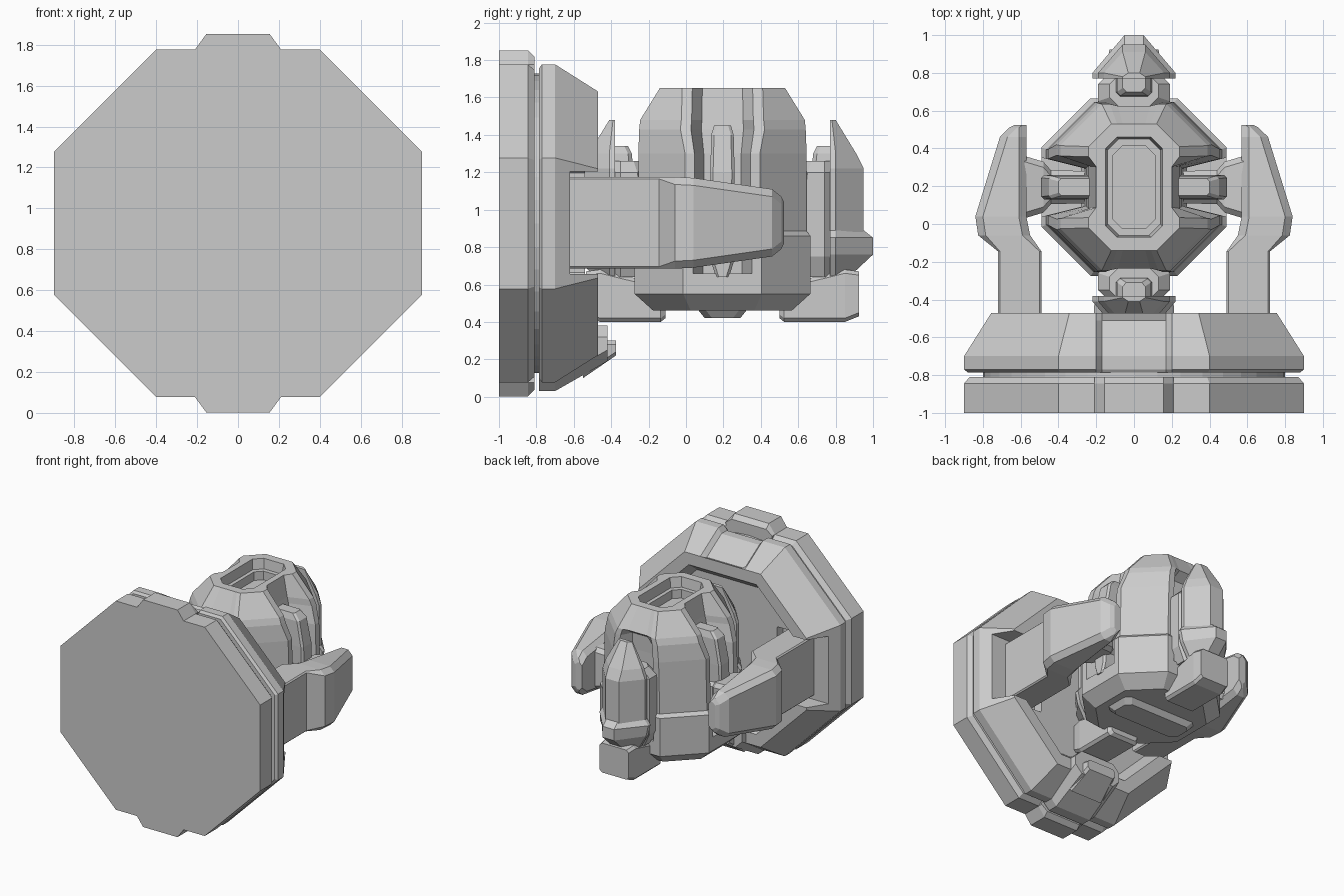
import bpy, bmesh
from math import cos, sin, pi

if "Cube" in bpy.data.objects:
    bpy.data.objects.remove(bpy.data.objects["Cube"])

GREY = (0.6, 0.6, 0.6, 1)
grey = bpy.data.materials.new("plain_grey")
grey.use_nodes = True
grey.diffuse_color = GREY
grey.node_tree.nodes["Principled BSDF"].inputs["Base Color"].default_value = GREY

BODY_Y = 0.195    # centre of the reactor body along y
MOUNT_Z = 0.927   # centre height of the wall mount
ARM_Z = 0.93      # centre height of the arms


def unchanged(point):
    return point


def loft(name, rings, place=unchanged):
    """Skin closed rings of equal length and cap both ends."""
    bm = bmesh.new()
    loops = [[bm.verts.new(place(point)) for point in ring] for ring in rings]
    count = len(loops[0])
    for lower, upper in zip(loops, loops[1:]):
        for i in range(count):
            j = (i + 1) % count
            bm.faces.new((lower[i], lower[j], upper[j], upper[i]))
    bm.faces.new(loops[0])
    bm.faces.new(loops[-1])
    bmesh.ops.recalc_face_normals(bm, faces=bm.faces)
    mesh = bpy.data.meshes.new(name)
    bm.to_mesh(mesh)
    bm.free()
    mesh.materials.append(grey)
    ob = bpy.data.objects.new(name, mesh)
    bpy.context.collection.objects.link(ob)
    return ob


def chamfered(left, right, low, high, cut):
    """Rectangle with cut corners."""
    return [(left + cut, low), (right - cut, low), (right, low + cut), (right, high - cut),
            (right - cut, high), (left + cut, high), (left, high - cut), (left, low + cut)]


def column(name, cut, sections, place=unchanged):
    """Loft cut rectangles upward: z, half width, near y, far y."""
    return loft(name, [[(x, y, z) for x, y in chamfered(-half, half, near, far, cut)]
                       for z, half, near, far in sections], place)


def beam(name, cut, sections, place=unchanged):
    """Loft cut rectangles along y: y, half width, low z, high z."""
    return loft(name, [[(x, y, z) for x, z in chamfered(-half, half, low, high, cut)]
                       for y, half, low, high in sections], place)


# Wall mount -----------------------------------------------------------
def octagon(y, inset, groove=0):
    """Octagon in the x-z plane with an optional shallow groove on top."""
    hx, hz = 0.9 - inset, 0.85 - inset
    cut = 0.5 - inset * 0.6
    right = [(0.17, hz - groove), (0.2, hz), (hx - cut, hz), (hx, hz - cut), (hx, cut - hz), (hx - cut, -hz)]
    outline = right + [(-x, z) for x, z in reversed(right)]
    return [(x, y, MOUNT_Z + z) for x, z in outline]


def disc(y, radius, sides=40):
    turn = 2 * pi / sides
    return [(radius * cos(i * turn), y, MOUNT_Z + radius * sin(i * turn)) for i in range(sides)]


loft("front_plate", [octagon(-1, 0), octagon(-0.845, 0), octagon(-0.81, 0.03)])
loft("mount_core", [disc(-0.85, 0.8), disc(-0.75, 0.8)])
rim = loft("mount_rim", [octagon(-0.785, 0.02, 0.03), octagon(-0.77, 0, 0.04), octagon(-0.7, 0, 0.04),
                         octagon(-0.51, 0.12, 0.04), octagon(-0.47, 0.145), octagon(-0.47, 0.24),
                         octagon(-0.54, 0.3)])

for side, label in ((1, "top"), (-1, "bottom")):
    def tab(y, height):
        right = [(0.155, height), (0.21, 0.85), (0.2, 0.75)]
        outline = right + [(-x, z) for x, z in reversed(right)]
        return [(x, y, MOUNT_Z + side * z) for x, z in outline]

    loft(label + "_tab", [tab(-1, 0.925), tab(-0.845, 0.925), tab(-0.81, 0.89)])

beam("bottom_clamp", 0.06, [(-0.785, 0.22, 0.03, 0.38), (-0.7, 0.22, 0.03, 0.38), (-0.42, 0.21, 0.19, 0.38)])
beam("clamp_lip", 0.02, [(-0.55, 0.16, 0.1, 0.3), (-0.375, 0.13, 0.22, 0.3)])


# Body: whole octagon below, four lobes above, open recess on top ---------
def body_ring(z, hx, hy, cut, side_groove=0, end_groove=0):
    """Cut rectangle with grooves in the middle of its sides and ends."""
    flat_x, flat_y = hx - cut, hy - cut
    quarter = [(flat_x * 0.5, hy - end_groove), (flat_x * 0.75, hy), (flat_x, hy),
               (hx, flat_y), (hx, flat_y * 0.75), (hx - side_groove, flat_y * 0.5)]
    half = quarter + [(x, -y) for x, y in reversed(quarter)]
    return [(x, BODY_Y + y, z) for x, y in half + [(-x, -y) for x, y in half]]


loft("reactor_body", [
    body_ring(0.46, 0.39, 0.37, 0.2),
    body_ring(0.55, 0.49, 0.47, 0.26),
    body_ring(0.66, 0.49, 0.47, 0.26),
    body_ring(0.66, 0.49, 0.47, 0.26, 0.21, 0.1),
    body_ring(0.86, 0.49, 0.47, 0.26, 0.21, 0.1),
    body_ring(0.885, 0.465, 0.45, 0.25, 0.2, 0.1),
    body_ring(1.3, 0.455, 0.45, 0.25, 0.2, 0.1),
    body_ring(1.43, 0.41, 0.445, 0.22, 0.17, 0.09),
    body_ring(1.48, 0.39, 0.44, 0.22, 0.16, 0.01),
    body_ring(1.65, 0.24, 0.335, 0.12, 0.04),
    body_ring(1.65, 0.15, 0.265, 0.06),
    body_ring(1.57, 0.14, 0.255, 0.06),
    body_ring(1.57, 0.11, 0.22, 0.05),
    body_ring(1.5, 0.11, 0.22, 0.05)])
column("bottom_hatch", 0.04, [(0.42, 0.3, 0.1, 0.29), (0.47, 0.34, 0.06, 0.33)])


# Pods at front and back -------------------------------------------------
def wedge(z, half, tip, nose, near=0.77, shoulder=0.8):
    """Outward pointing pod section; nose is the y of its narrow end."""
    right = [(half, near), (half, shoulder), (tip, nose)]
    return [(x, y, z) for x, y in right + [(-x, y) for x, y in reversed(right)]]


for side, label in ((1, "back"), (-1, "front")):
    def facing(point):
        x, y, z = point
        return x, BODY_Y + side * (y - BODY_Y), z

    loft(label + "_pod_shell", [wedge(0.8, 0.19, 0.06, 0.95), wedge(1.22, 0.19, 0.06, 0.95),
                                wedge(1.3, 0.16, 0.06, 0.91),
                                wedge(1.48, 0.06, 0.03, 0.8, shoulder=0.78)], facing)
    loft(label + "_pod_guard", [wedge(0.62, 0.12, 0.05, 0.85), wedge(0.76, 0.2, 0.05, 1),
                                wedge(0.85, 0.22, 0.05, 1), wedge(0.89, 0.19, 0.05, 0.95)], facing)
    column(label + "_pod_neck", 0.05, [(0.64, 0.14, 0.55, 0.79), (0.75, 0.19, 0.55, 0.79),
                                       (1.2, 0.19, 0.6, 0.79), (1.26, 0.13, 0.62, 0.79)], facing)
    column(label + "_neck_cap", 0.02, [(1.2, 0.1, 0.67, 0.79), (1.3, 0.09, 0.68, 0.79),
                                       (1.34, 0.06, 0.7, 0.79)], facing)
    beam(label + "_pod_foot", 0.02, [(0.5, 0.12, 0.42, 0.56), (0.525, 0.14, 0.4, 0.6),
                                     (0.85, 0.14, 0.4, 0.68), (0.925, 0.13, 0.43, 0.67)], facing)

# Arms, sockets, brackets and fins on each side ----------------------------
for side, label in ((1, "left"), (-1, "right")):
    def mirrored(point):
        x, y, z = point
        return side * x, y, z

    def arm_section(y, inner, outer, half, cut=0.04):
        return [(x, y, z) for x, z in chamfered(inner, outer, ARM_Z - half, ARM_Z + half, cut)]

    loft(label + "_arm", [
        arm_section(-0.62, 0.49, 0.72, 0.245, 0.01), arm_section(-0.145, 0.49, 0.72, 0.245, 0.01),
        arm_section(-0.06, 0.55, 0.825, 0.245), arm_section(0.04, 0.57, 0.84, 0.24),
        arm_section(0.46, 0.57, 0.71, 0.18), arm_section(0.51, 0.57, 0.66, 0.14),
        arm_section(0.525, 0.57, 0.63, 0.11, 0.02)], mirrored)

    cutter = loft(label + "_socket_cutter", [arm_section(-0.62, 0.44, 1.1, 0.275, 0.01),
                                             arm_section(-0.3, 0.44, 1.1, 0.275, 0.01)], mirrored)
    cutter.hide_render = True
    cutter.hide_viewport = True
    socket = rim.modifiers.new(label + "_socket", "BOOLEAN")
    socket.operation, socket.solver, socket.object = "DIFFERENCE", "EXACT", cutter

    def bracket_section(x, depth, height):
        return [(x, BODY_Y + y, ARM_Z + z) for y, z in chamfered(-depth, depth, -height, height, 0.03)]

    loft(label + "_arm_bracket", [bracket_section(0.25, 0.085, 0.12), bracket_section(0.44, 0.09, 0.13),
                                  bracket_section(0.48, 0.135, 0.15), bracket_section(0.58, 0.165, 0.17)], mirrored)

    def fin_section(z, outer, depth):
        return [(x, y, z) for x, y in chamfered(0.2, outer, BODY_Y - depth, BODY_Y + depth, 0.015)]

    loft(label + "_fin", [fin_section(0.64, 0.5, 0.035), fin_section(0.72, 0.5, 0.06), fin_section(1.2, 0.49, 0.065),
                          fin_section(1.4, 0.45, 0.06), fin_section(1.45, 0.4, 0.045)], mirrored)
